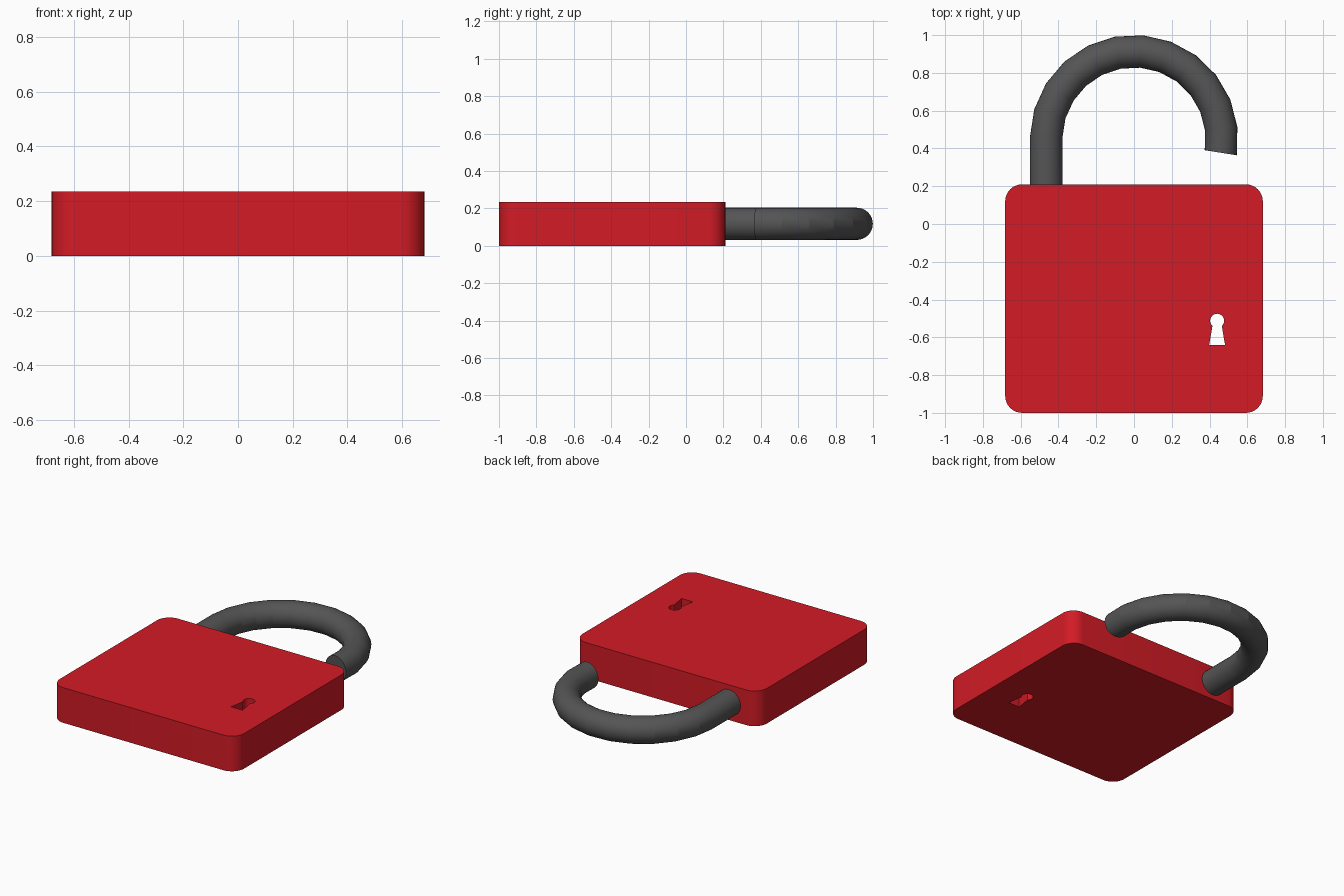
import bpy, bmesh
from math import sin, cos, pi, radians

if "Cube" in bpy.data.objects:
    bpy.data.objects.remove(bpy.data.objects["Cube"])

THICK = 0.235      # body thickness
MID_Z = THICK / 2


def material(name, rgb):
    m = bpy.data.materials.new(name)
    m.diffuse_color = (*rgb, 1)
    m.use_nodes = True
    m.node_tree.nodes["Principled BSDF"].inputs["Base Color"].default_value = m.diffuse_color
    return m


def arc(cx, cy, r, a0, a1, steps):
    angles = [radians(a0 + (a1 - a0) * i / steps) for i in range(steps + 1)]
    return [(cx + r * cos(a), cy + r * sin(a)) for a in angles]


def finish(ob, mat, angle):
    bpy.ops.object.select_all(action='DESELECT')
    ob.select_set(True)
    bpy.context.view_layer.objects.active = ob
    ob.data.materials.append(mat)
    bpy.ops.object.shade_smooth_by_angle(angle=radians(angle))


def plate(name, outlines):
    """Extrude closed 2D outlines (inner ones become holes) into a solid mesh."""
    cu = bpy.data.curves.new(name, 'CURVE')
    cu.dimensions = '2D'
    cu.fill_mode = 'BOTH'
    cu.extrude = MID_Z
    for pts in outlines:
        sp = cu.splines.new('POLY')
        sp.points.add(len(pts) - 1)
        for p, (x, y) in zip(sp.points, pts):
            p.co = (x, y, 0, 1)
        sp.use_cyclic_u = True
    ob = bpy.data.objects.new(name, cu)
    bpy.context.collection.objects.link(ob)
    ob.location.z = MID_Z
    bpy.context.view_layer.objects.active = ob
    ob.select_set(True)
    bpy.ops.object.convert(target='MESH')
    ob = bpy.context.object
    ob.name = name
    bm = bmesh.new()
    bm.from_mesh(ob.data)
    bmesh.ops.remove_doubles(bm, verts=bm.verts, dist=1e-4)
    bmesh.ops.recalc_face_normals(bm, faces=bm.faces)
    bm.to_mesh(ob.data)
    bm.free()
    return ob


# Body: rounded square plate with a keyhole through it
HX, Y0, Y1, R = 0.682, -1.0, 0.21, 0.09
corners = [(HX - R, Y1 - R), (-HX + R, Y1 - R), (-HX + R, Y0 + R), (HX - R, Y0 + R)]
outline = []
for i, (x, y) in enumerate(corners):
    outline += arc(x, y, R, 90 * i, 90 * i + 90, 8)
KX, KY = 0.44, -0.512
keyhole = arc(KX, KY, 0.037, -48, 228, 20) + [(KX - 0.042, -0.64), (KX + 0.042, -0.64)]
body = plate("body", [outline, keyhole])
finish(body, material("red_paint", (0.65, 0.011, 0.019)), 30)

# Shackle: round bar swept up the left leg and over a 12-segment arch, open at right
BEND, BAR, CY, SIDES = 0.465, 0.086, 0.45, 32
stations = [(-BEND, 0.2, pi)]
for i in range(13):
    a = radians(179 - 188 * i / 12)
    stations.append((BEND * cos(a), CY + BEND * sin(a), a))

bm = bmesh.new()
rings = []
for x, y, a in stations:
    ring = []
    for k in range(SIDES):
        t = 2 * pi * k / SIDES
        d = BAR * cos(t)
        ring.append(bm.verts.new((x + d * cos(a), y + d * sin(a), MID_Z + BAR * sin(t))))
    rings.append(ring)
for r0, r1 in zip(rings, rings[1:]):
    for k in range(SIDES):
        n = (k + 1) % SIDES
        bm.faces.new((r0[k], r0[n], r1[n], r1[k]))
bm.faces.new(rings[0])
bm.faces.new(rings[-1])
bmesh.ops.recalc_face_normals(bm, faces=bm.faces)
me = bpy.data.meshes.new("shackle")
bm.to_mesh(me)
bm.free()
shackle = bpy.data.objects.new("shackle", me)
bpy.context.collection.objects.link(shackle)
finish(shackle, material("dark_steel", (0.09, 0.09, 0.09)), 14)
